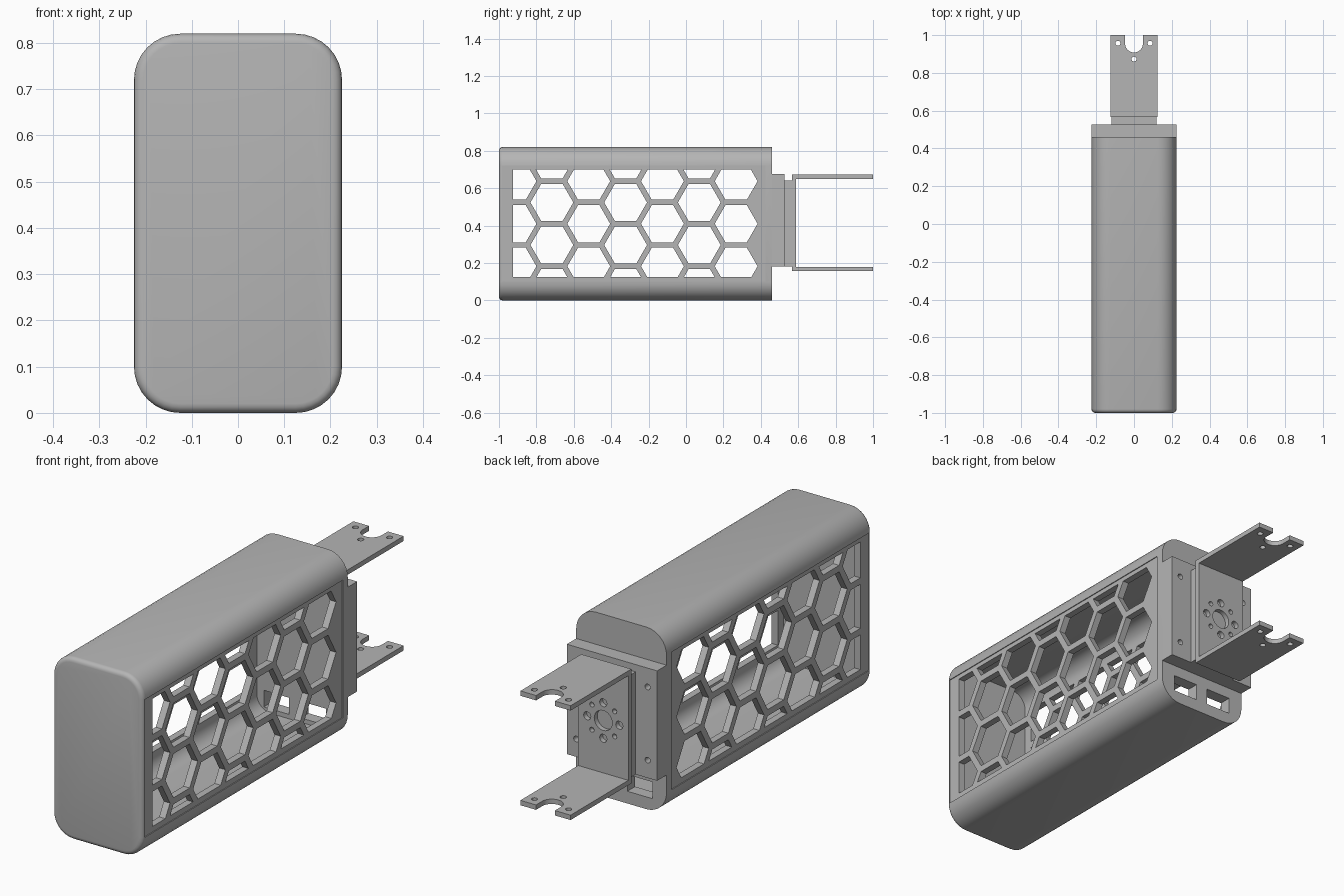
import bpy, bmesh, math
from mathutils import Vector

cube = bpy.data.objects.get("Cube")
if cube:
    bpy.data.objects.remove(cube, do_unlink=True)

grey = bpy.data.materials.new("plain_grey")
grey.use_nodes = True
colour = (0.46, 0.46, 0.46, 1)
grey.diffuse_color = colour
grey.node_tree.nodes["Principled BSDF"].inputs["Base Color"].default_value = colour

MID = 0.41      # height of the model's middle


def place(axis, u, v, w):
    return {"x": Vector((w, u, v)), "y": Vector((u, w, v)), "z": Vector((u, v, w))}[axis]


def circle(cx, cy, r, n=24):
    return [(cx + r * math.cos(i * math.tau / n), cy + r * math.sin(i * math.tau / n)) for i in range(n)]


def rect(u0, u1, v0, v1):
    return [(u0, v0), (u1, v0), (u1, v1), (u0, v1)]


def round_rect(hw, hh, r, n=8):
    pts = []
    for k, (sx, sy) in enumerate([(1, 1), (-1, 1), (-1, -1), (1, -1)]):
        for i in range(n + 1):
            a = (k + i / n) * math.pi / 2
            pts.append((sx * (hw - r) + r * math.cos(a), MID + sy * (hh - r) + r * math.sin(a)))
    return pts


def prism(name, outlines, axis, w0, w1, clips=(), bevel_start=0):
    """Extrude flat outlines along an axis, after clipping them with planes."""
    bm = bmesh.new()
    for pts in outlines:
        bm.faces.new([bm.verts.new(place(axis, u, v, w0)) for u, v in pts])
    for co, no in clips:
        bmesh.ops.bisect_plane(bm, geom=bm.verts[:] + bm.edges[:] + bm.faces[:],
                               plane_co=co, plane_no=no, clear_outer=True)
    ext = bmesh.ops.extrude_face_region(bm, geom=bm.faces[:], use_keep_orig=True)
    moved = [g for g in ext["geom"] if isinstance(g, bmesh.types.BMVert)]
    bmesh.ops.translate(bm, vec=place(axis, 0, 0, w1 - w0), verts=moved)
    bmesh.ops.recalc_face_normals(bm, faces=bm.faces[:])
    if bevel_start:
        start = place(axis, 0, 0, 1)
        edges = [e for e in bm.edges if all(abs(v.co.dot(start) - w0) < 1e-5 for v in e.verts)]
        bmesh.ops.bevel(bm, geom=edges, offset=bevel_start, segments=4, profile=0.5, affect="EDGES")
    mesh = bpy.data.meshes.new(name)
    bm.to_mesh(mesh)
    bm.free()
    mesh.materials.append(grey)
    obj = bpy.data.objects.new(name, mesh)
    bpy.context.collection.objects.link(obj)
    return obj


def cut(obj, *cutters):
    for c in cutters:
        mod = obj.modifiers.new("cut", "BOOLEAN")
        mod.operation, mod.solver, mod.object = "DIFFERENCE", "EXACT", c
    graph = bpy.context.evaluated_depsgraph_get()
    mesh = bpy.data.meshes.new_from_object(obj.evaluated_get(graph))
    obj.modifiers.clear()
    obj.data = mesh
    for c in cutters:
        bpy.data.objects.remove(c, do_unlink=True)


# Rounded hollow case
case = prism("case", [round_rect(0.225, 0.41, 0.1)], "y", -1, 0.46, bevel_start=0.02)
cavity = prism("cavity", [round_rect(0.19, 0.375, 0.07)], "y", -0.965, 0.405)

# Honeycomb windows through both sides
pitch = 0.2275
step = pitch * math.sqrt(3) / 2
hexes = []
for col in range(7):
    odd = col % 2
    for row in range(-2, 3):
        z = MID + (row + 0.5 * odd) * pitch
        if 0.03 < z < 0.79:
            hexes.append(circle(-0.914 + col * step, z, 0.1145, 6))
clips = [(Vector((0, -0.925, 0)), Vector((0, -1, 0))),
         (Vector((0, 0, 0.125)), Vector((0, 0, -1))),
         (Vector((0, 0, 0.70)), Vector((0, 0, 1)))]
windows = prism("windows", hexes, "x", -0.3, 0.3, clips)

# Shallow side panel recesses and rear ports
panels = [prism("panel_recess", [rect(-0.985, 0.425, 0.1, 0.72)], "x", s * 0.221, s * 0.3)
          for s in (-1, 1)]
ports = prism("ports", [rect(0.03, 0.155, 0.055, 0.13), rect(-0.155, -0.03, 0.055, 0.13)], "y", 0.35, 0.5)
cut(case, cavity, windows, ports, *panels)

# Motor mount on the rear, with four screw holes
mount = prism("motor_mount", [rect(-0.225, 0.225, 0.18, 0.675)], "y", 0.46, 0.527)
screws = [circle(sx * 0.178, 0.425 + sz * 0.165, 0.013, 16) for sx in (-1, 1) for sz in (-1, 1)]
cut(mount, prism("screw_holes", screws, "y", 0.48, 0.6))
motor = prism("motor_body", [rect(-0.118, 0.118, 0.18, 0.642)], "y", 0.527, 0.567)

# U-shaped bracket
lo, hi, t, back = 0.157, 0.672, 0.022, 0.567
outline = [(back, lo), (1, lo), (1, lo + t), (back + t, lo + t),
           (back + t, hi - t), (1, hi - t), (1, hi), (back, hi)]
bracket = prism("bracket", [outline], "x", -0.125, 0.125)

# Open notch and holes through both arms
r = 0.047
notch = [(r, 1.1), (-r, 1.1)] + [(r * math.cos(a), 0.955 + r * math.sin(a))
                                 for a in [math.pi * (1 + i / 16) for i in range(17)]]
arm_holes = [circle(x, y, 0.013, 16) for x, y in [(-0.085, 0.957), (0.085, 0.957), (0, 0.873)]]
arm_cut = prism("arm_cut", [notch] + arm_holes, "z", 0.1, 0.75)

# Hub hole with a ring of eight holes in the back plate
hub = [circle(0, 0.415, 0.045)]
for i in range(8):
    a = i * math.pi / 4
    hub.append(circle(0.08 * math.cos(a), 0.415 + 0.08 * math.sin(a), 0.011 if i % 2 else 0.018, 16))
hub_cut = prism("hub_cut", hub, "y", 0.55, 0.6)
cut(bracket, arm_cut, hub_cut)

# Smooth the rounded surfaces, keep edges sharp
bpy.ops.object.select_all(action="DESELECT")
for obj in (case, mount, motor, bracket):
    obj.select_set(True)
bpy.context.view_layer.objects.active = case
bpy.ops.object.shade_smooth_by_angle(angle=math.radians(30))
